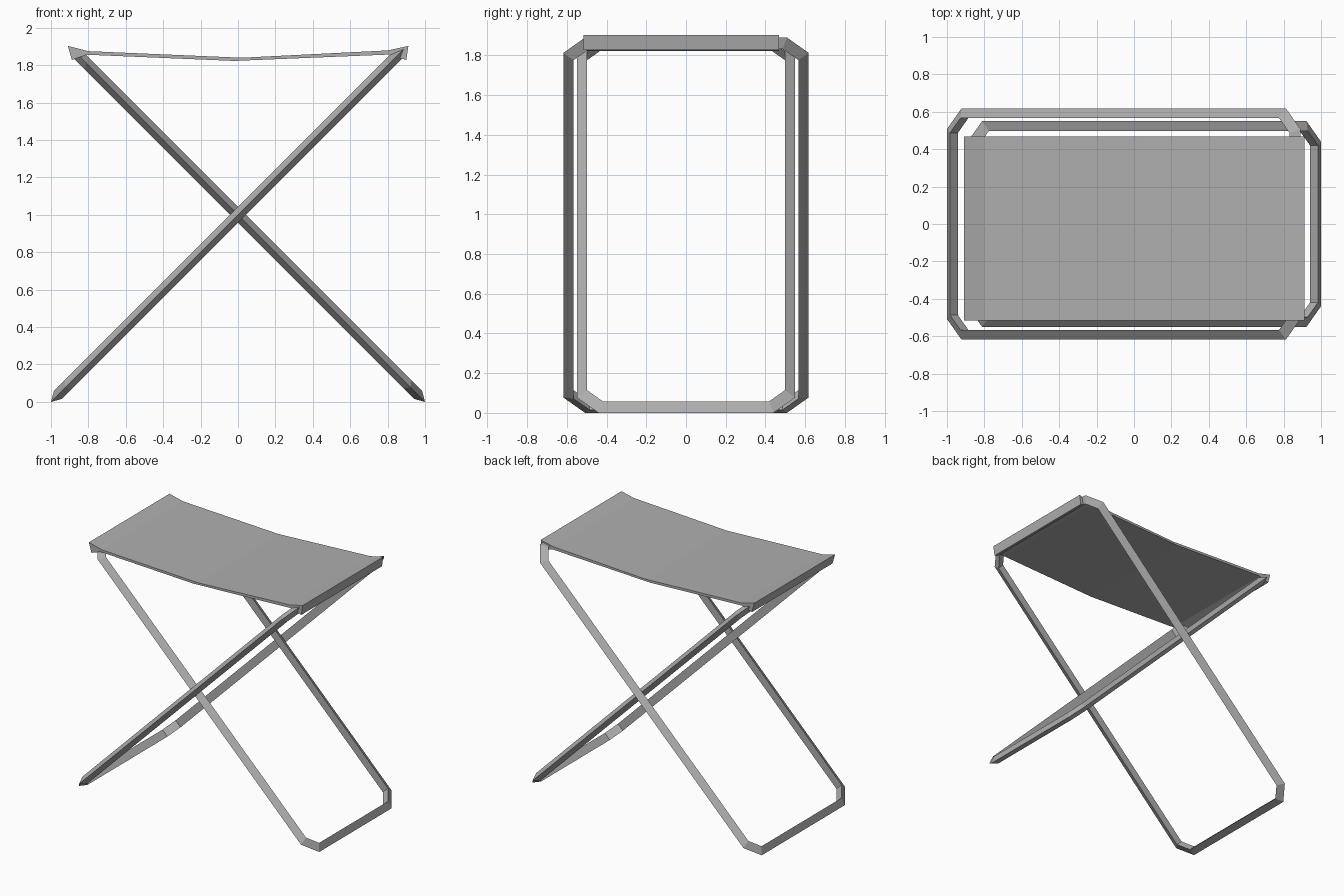
import bpy
import bmesh
from math import sqrt

if "Cube" in bpy.data.objects:
    bpy.data.objects.remove(bpy.data.objects["Cube"])

R = sqrt(0.5)

# Mid grey shared by all parts
grey = bpy.data.materials.new("mid_grey")
grey.diffuse_color = (0.43, 0.43, 0.43, 1)
grey.use_nodes = True
grey.node_tree.nodes["Principled BSDF"].inputs["Base Color"].default_value = grey.diffuse_color


def make_object(name, verts, faces):
    mesh = bpy.data.meshes.new(name)
    mesh.from_pydata(verts, [], faces)
    mesh.materials.append(grey)
    obj = bpy.data.objects.new(name, mesh)
    bpy.context.collection.objects.link(obj)
    # consistent outward normals
    bm = bmesh.new()
    bm.from_mesh(mesh)
    bmesh.ops.recalc_face_normals(bm, faces=bm.faces)
    bm.to_mesh(mesh)
    bm.free()
    return obj


def chamfered_loop(half_len, half_wid, c):
    a, b = half_len, half_wid
    return [(a, b - c), (a - c, b), (c - a, b), (-a, b - c),
            (-a, c - b), (c - a, -b), (a - c, -b), (a, c - b)]


def leg_frame(name, side, half_wid):
    """Closed loop of triangular tube, ridge outward, leaning 45 degrees."""
    rise, depth, half_base, c = 1.89, 0.052, 0.03, 0.11
    half_len = rise * R
    ridge = chamfered_loop(half_len, half_wid, c)
    inner = chamfered_loop(half_len - depth, half_wid - depth,
                           c - depth * (2 - sqrt(2)))

    def place(u, y, n):
        return (side * (-1 + rise / 2 + (u - n) * R), y, rise / 2 + (u + n) * R)

    rings = [(place(*p, 0), place(*q, half_base), place(*q, -half_base))
             for p, q in zip(ridge, inner)]
    verts = [v for ring in rings for v in ring]
    faces = []
    for i in range(8):
        j = (i + 1) % 8
        for k in range(3):
            m = (k + 1) % 3
            faces.append((3 * i + k, 3 * i + m, 3 * j + m, 3 * j + k))
    return make_object(name, verts, faces)


# Crossed leg frames
leg_frame("outer_leg_frame", 1, 0.618)
leg_frame("inner_leg_frame", -1, 0.55)

# Sagging fabric seat with its ends wrapped over the top bars
top = [(-0.91, 1.903), (-0.8, 1.875), (0.02, 1.84), (0.8, 1.879), (0.911, 1.903)]
bottom = [(0.9, 1.828), (0.81, 1.857), (-0.02, 1.823), (-0.81, 1.856), (-0.888, 1.828)]
profile = top + bottom
n = len(profile)
verts = [(x, y, z) for y in (-0.515, 0.467) for x, z in profile]
faces = [(i, (i + 1) % n, (i + 1) % n + n, i + n) for i in range(n)]
for k in (0, n):
    faces += [tuple(k + v for v in (i, i + 1, n - 2 - i, n - 1 - i)) for i in range(4)]
make_object("seat", verts, faces)
